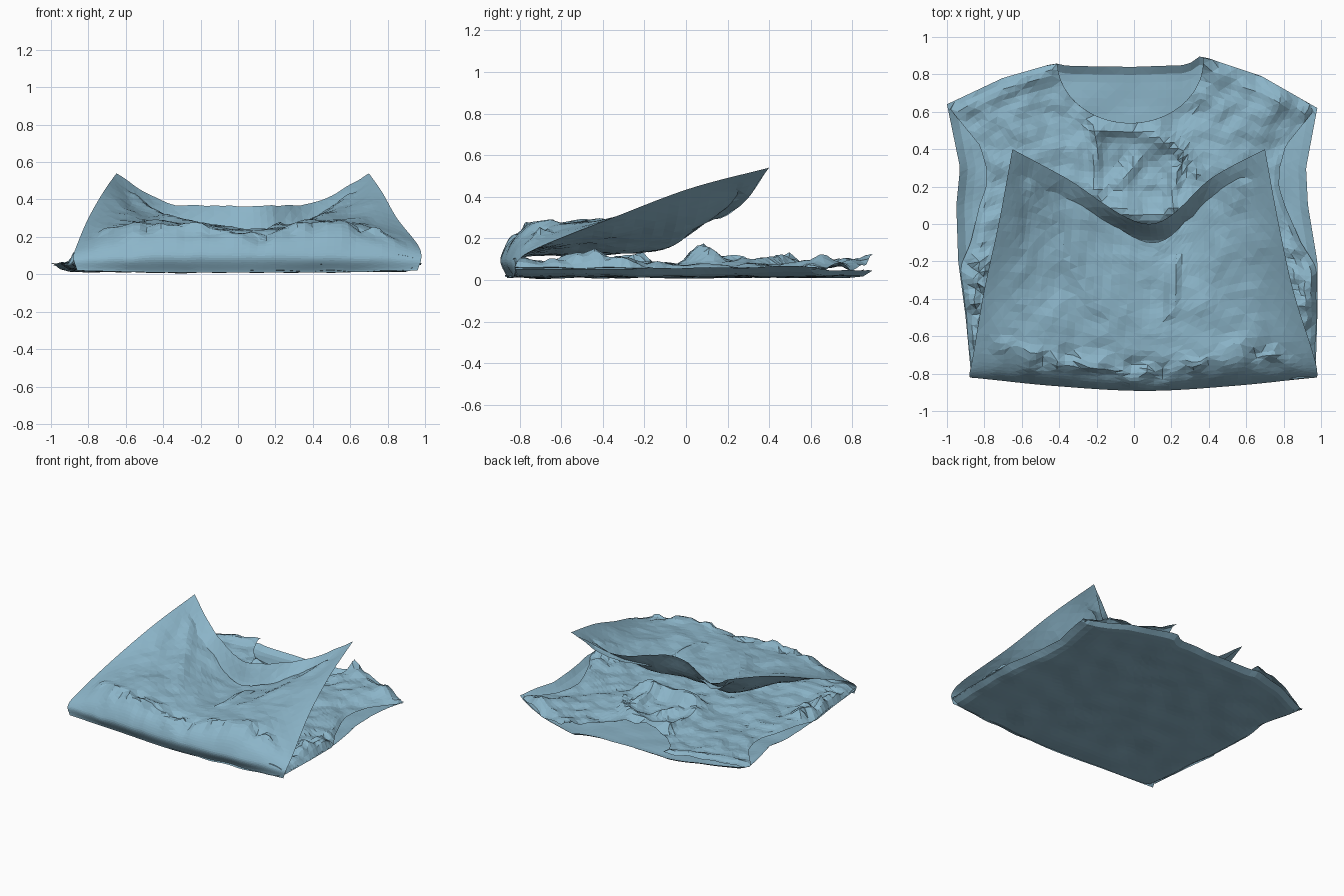
import bpy, math
from mathutils import Vector, noise

if "Cube" in bpy.data.objects:
    bpy.data.objects.remove(bpy.data.objects["Cube"])

BLUE = bpy.data.materials.new("cloth_blue")
BLUE.diffuse_color = (0.26, 0.46, 0.58, 1)
BLUE.use_nodes = True
BLUE.node_tree.nodes["Principled BSDF"].inputs["Base Color"].default_value = BLUE.diffuse_color


def lerp_table(t, pts):
    """Piecewise linear lookup in (key, value) pairs."""
    if t <= pts[0][0]:
        return pts[0][1]
    for (a, p), (b, q) in zip(pts, pts[1:]):
        if t <= b:
            return p + (q - p) * (t - a) / (b - a)
    return pts[-1][1]


def spline(pts, t):
    """Catmull-Rom through points, t in 0..1."""
    n = len(pts) - 1
    s = min(t, 0.99999) * n
    i = int(s)
    f = s - i
    b, c = pts[i], pts[i + 1]
    a = pts[i - 1] if i else 2 * b - c
    d = pts[i + 2] if i + 2 <= n else 2 * c - b
    return 0.5 * (2 * b + (c - a) * f + (2 * a - 5 * b + 4 * c - d) * f * f
                  + (3 * b - a - 3 * c + d) * f ** 3)


def sheet(name, nu, nv, fn, hole=None):
    """Flat-shaded cloth grid from fn(u, v); faces touching the hole are dropped."""
    verts = [fn(i / nu, j / nv) for j in range(nv + 1) for i in range(nu + 1)]
    w = nu + 1
    faces = []
    for j in range(nv):
        for i in range(nu):
            a = j * w + i
            if (i + j) % 2:
                faces += [(a, a + 1, a + w + 1), (a, a + w + 1, a + w)]
            else:
                faces += [(a, a + 1, a + w), (a + 1, a + w + 1, a + w)]
    if hole:
        faces = [f for f in faces if not any(hole(verts[k]) for k in f)]
    me = bpy.data.meshes.new(name)
    me.from_pydata(verts, [], faces)
    me.materials.append(BLUE)
    ob = bpy.data.objects.new(name, me)
    bpy.context.collection.objects.link(ob)
    return ob


def bump(d, w):
    return math.exp(-(d / w) ** 2)


def ridge(x, y, path, width, height):
    """Soft crease along a polyline."""
    best = 9
    p = Vector((x, y))
    for a, b in zip(path, path[1:]):
        a, b = Vector(a), Vector(b)
        t = max(0, min(1, (p - a).dot(b - a) / (b - a).length_squared))
        best = min(best, (p - a.lerp(b, t)).length)
    return height * bump(best, width)


def rough(x, y, z, scale):
    return noise.noise(Vector((x, y, z)) * scale)


# Outlines of the garment lying on the floor
LEFT = [(-.82, -.87), (-.5, -.9), (-.2, -.94), (.1, -.95), (.3, -.93), (.64, -1)]
RIGHT = [(-.83, .97), (-.5, .98), (-.2, .98), (.1, .93), (.3, .92), (.62, .98)]
ARMHOLE = [(-.25, 0), (-.1, .07), (.2, .15), (.42, .13), (.6, .02), (.66, 0)]
BOTTOM = [(-1, -.81), (-.5, -.83), (0, -.87), (.3, -.87), (1, -.82)]
SHOULDER = [(-1, .64), (-.7, .78), (-.42, .86), (-.35, .845), (0, .84),
            (.3, .85), (.37, .9), (.7, .79), (1, .62)]


def body_xy(u, v, front):
    s = 2 * u - 1
    top = lerp_table(s, SHOULDER)
    bot = lerp_table(s, BOTTOM)
    y = bot + (top - bot) * v
    inset = lerp_table(y, ARMHOLE) if front else 0
    l, r = lerp_table(y, LEFT) + inset, lerp_table(y, RIGHT) - inset
    return l + (r - l) * u, y, s, top - y


def back_panel(u, v):
    x, y, s, gap = body_xy(u, v, False)
    rim = max(abs(s) ** 22, bump(gap, .03) * .7)
    return (x, y, .010 + .045 * rim + .014 * (rough(x, y, 0, 5) + .4))


CREASES = [([(-.2, .5), (-.05, .52), (.1, .48), (.25, .4), (.33, .28)], .04, .04),
           ([(-.22, .15), (-.05, .25), (0, .32)], .04, .03),
           ([(-.12, .08), (.05, .04), (.25, .06), (.3, .12)], .06, .09),
           ([(.2, .1), (.22, .27)], .035, .05),
           ([(-.2, .5), (-.21, .2)], .035, .03),
           ([(-.95, .6), (-.45, .82)], .04, .025),
           ([(.95, .58), (.45, .82)], .04, .025)]


# Scooped neckline
def neck_radius(x, y):
    return math.hypot((x + .02) / .39, (y - .87) / .33)


def front_panel(u, v):
    x, y, s, gap = body_xy(u, v, True)
    k = neck_radius(x, y)
    if .92 < k < 1.08:
        x, y = (x + .02) / k - .02, min((y - .87) / k + .87, .9)
    z = .068 + .035 * rough(x, y, 3, 4) + .02 * rough(x, y, 8, 11)
    z += sum(ridge(x, y, *c) for c in CREASES)
    # seam joins the back panel below the armholes
    z += (.05 - z) * abs(s) ** 30
    # bunched side seams
    crumple = bump(abs(x - .03) - .86, .08) * bump(y + .42, .33) * (1 - abs(s) ** 30)
    z += crumple * (.055 + .08 * rough(x, y, 1, 13))
    x += crumple * .03 * rough(x, y, 5, 13)
    # shoulder tips standing up at the neck
    z += .06 * bump(math.hypot(x - .38, y - .88), .05)
    z += .03 * bump(math.hypot(x + .42, y - .85), .05)
    return (x, y, max(z, .035))


# Folded-over hem: spline cages, columns run from the floor fold to the open rim
EDGE = [(-.86, -.82, .02), (-.88, -.81, .09), (-.86, -.70, .16),
        (-.80, -.35, .30), (-.72, .02, .44), (-.65, .40, .54)]
OUT_Q = [(-.43, -.83, .01), (-.45, -.86, .11), (-.45, -.73, .255),
         (-.43, -.40, .285), (-.41, -.05, .31), (-.39, .22, .325)]
OUT_C = [(.05, -.86, .01), (.06, -.89, .10), (.07, -.79, .215),
         (.08, -.55, .24), (.09, -.32, .235), (.10, -.10, .235)]
IN_Q = [(-.43, -.74, .09), (-.45, -.78, .12), (-.45, -.66, .15),
        (-.43, -.40, .16), (-.41, -.03, .21), (-.37, .25, .385)]
IN_C = [(.05, -.76, .09), (.06, -.78, .11), (.07, -.68, .12),
        (.08, -.45, .12), (.09, -.12, .16), (.08, .00, .365)]


def flip(col):
    """Mirror a column to the right side, slightly wider at the bottom."""
    return [(-x + .05 + .05 * (i < 3), y, z) for i, (x, y, z) in enumerate(col)]


def flap(quarter, centre, seed):
    cage = [[Vector(p) for p in c] for c in
            (EDGE, quarter, centre, flip(quarter), flip(EDGE))]

    def fn(u, v):
        p = spline([spline(c, v) for c in cage], u)
        side = min(1, 8 * min(u, 1 - u))
        n = .018 * rough(p.x, p.y, seed, 5) + .008 * rough(p.x, p.y, seed + 4, 13)
        p.z += n * side * min(1, v * 4)
        if seed == 0:
            # crumpled band above the fold and a narrow pinch
            line = -.68 - .12 * bump(p.x - .15, .3) + .04 * math.sin(5 * p.x)
            band = bump(p.y - line, .07) * side * (v > .2)
            p.z += band * (.01 + .05 * rough(p.x, p.y, 2, 10))
            p.y += band * .04 * rough(p.x, p.y, 6, 10)
            p.z += ridge(p.x, p.y, [(.22, -.2), (.2, -.48)], .025, .03)
            p.z += ridge(p.x, p.y, [(-.55, .2), (-.2, -.45)], .05, .02) * side
            p.z += ridge(p.x, p.y, [(.58, .2), (.35, -.45)], .05, .02) * side
        return (p.x, p.y, max(p.z, .008))
    return fn


sheet("back_panel", 44, 40, back_panel)
sheet("front_panel", 60, 54, front_panel, lambda p: neck_radius(p[0], p[1]) < .95)
sheet("folded_hem_outer", 48, 44, flap(OUT_Q, OUT_C, 0))
sheet("folded_hem_inner", 44, 36, flap(IN_Q, IN_C, 20))
